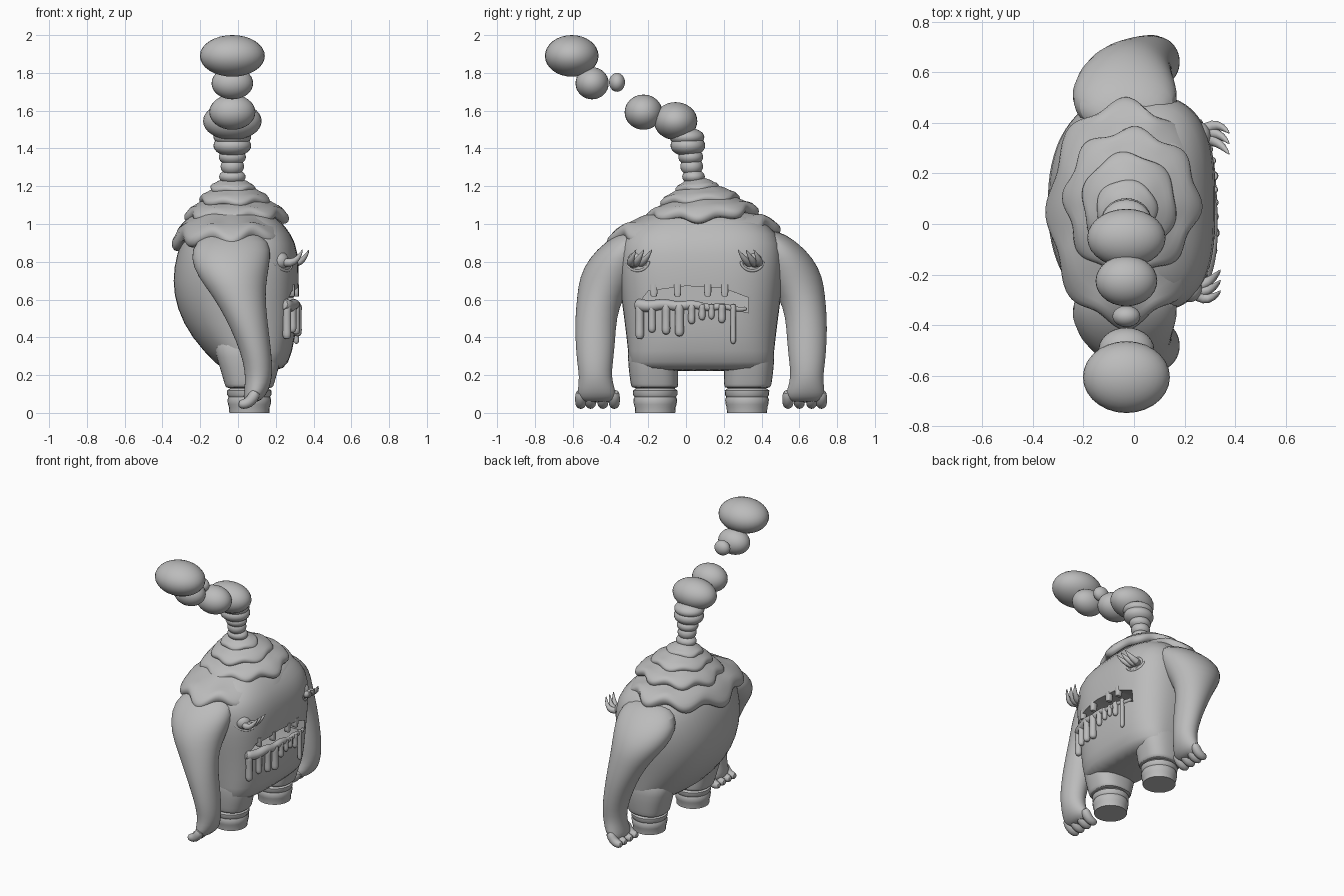
import bpy, bmesh, math
from math import sin, cos, pi, tau
from mathutils import Vector

if "Cube" in bpy.data.objects:
    bpy.data.objects.remove(bpy.data.objects["Cube"])

clay = bpy.data.materials.new("grey_clay")
clay.use_nodes = True
clay.diffuse_color = (0.5, 0.5, 0.5, 1)
clay.node_tree.nodes["Principled BSDF"].inputs["Base Color"].default_value = (0.5, 0.5, 0.5, 1)

MID = 0.08            # mirror plane of the creature in y
parts = []


def finish(name, bm, subdiv=0):
    bmesh.ops.recalc_face_normals(bm, faces=bm.faces)
    mesh = bpy.data.meshes.new(name)
    bm.to_mesh(mesh)
    bm.free()
    mesh.materials.append(clay)
    obj = bpy.data.objects.new(name, mesh)
    bpy.context.collection.objects.link(obj)
    if subdiv:
        mod = obj.modifiers.new("smooth", "SUBSURF")
        mod.levels = mod.render_levels = subdiv
    parts.append(obj)
    return obj


def skin(name, rings, subdiv=0):
    """Bridge closed rings of points and cap both ends."""
    bm = bmesh.new()
    loops = [[bm.verts.new(p) for p in ring] for ring in rings]
    n = len(loops[0])
    for a, b in zip(loops, loops[1:]):
        for i in range(n):
            j = (i + 1) % n
            bm.faces.new((a[i], a[j], b[j], b[i]))
    bm.faces.new(loops[0])
    bm.faces.new(loops[-1])
    return finish(name, bm, subdiv)


def oval(x, y, z, rx, ry, n=24, front=2.0, back=2.0):
    """Horizontal oval; exponents above 2 square off the +x or -x half."""
    ring = []
    for i in range(n):
        c, s = cos(tau * i / n), sin(tau * i / n)
        e = 2 / (front if c > 0 else back)
        ring.append((x + rx * math.copysign(abs(c) ** e, c),
                     y + ry * math.copysign(abs(s) ** e, s), z))
    return ring


def ball(name, x, y, z, rx, ry, rz):
    bm = bmesh.new()
    bmesh.ops.create_uvsphere(bm, u_segments=28, v_segments=16, radius=1)
    for v in bm.verts:
        v.co = (x + v.co.x * rx, y + v.co.y * ry, z + v.co.z * rz)
    return finish(name, bm)


def tube(name, pts, radii, n=10):
    """Tapered tube through points, framed by the axis the path spans least."""
    pts = [Vector(p) for p in pts]
    spans = [max(p[a] for p in pts) - min(p[a] for p in pts) for a in range(3)]
    ref = Vector((0, 0, 0))
    ref[spans.index(min(spans))] = 1
    rings = []
    for k, p in enumerate(pts):
        d = (pts[min(k + 1, len(pts) - 1)] - pts[max(k - 1, 0)]).normalized()
        u = d.cross(ref).normalized()
        w = d.cross(u)
        rings.append([p + radii[k] * (u * cos(tau * i / n) + w * sin(tau * i / n)) for i in range(n)])
    return skin(name, rings, 1)


def face_x(y):
    return 0.318 * max(0.0, 1 - (abs(y - MID) / 0.425) ** 3) ** (1 / 3)


# body: z, back x, front x, half width
sections = [(0.22, -0.06, 0.21, 0.37), (0.25, -0.11, 0.27, 0.38), (0.4, -0.25, 0.305, 0.395),
            (0.55, -0.325, 0.315, 0.415), (0.7, -0.35, 0.325, 0.435), (0.85, -0.325, 0.32, 0.44),
            (0.95, -0.28, 0.285, 0.41), (1.04, -0.22, 0.2, 0.3), (1.09, -0.1, 0.1, 0.12)]
body = skin("body", [oval((a + b) / 2, MID, z, (b - a) / 2, w, 40, 3, 2.3) for z, a, b, w in sections], 1)

# mouth opening cut into the body
outline = [(-0.25, 0.58), (-0.2, 0.645), (0, 0.672), (0.2, 0.66), (0.33, 0.61), (0.33, 0.53), (0.15, 0.57)]
cutter = skin("mouth_cutter", [[(x, y, z) for y, z in outline] for x in (0.14, 0.5)])
parts.remove(cutter)
cutter.hide_render = True
mod = body.modifiers.new("mouth", "BOOLEAN")
mod.operation, mod.object, mod.solver = "DIFFERENCE", cutter, "EXACT"
bpy.context.view_layer.objects.active = body
for m in list(body.modifiers):
    bpy.ops.object.modifier_apply(modifier=m.name)
bpy.data.objects.remove(cutter)

# limbs, mirrored about the middle plane; offsets run outward from it
arm = [(0.97, -0.02, 0.34, 0.1, 0.06), (0.91, -0.03, 0.385, 0.2, 0.12), (0.82, -0.04, 0.43, 0.215, 0.165),
       (0.72, -0.03, 0.48, 0.185, 0.165), (0.62, 0.005, 0.535, 0.14, 0.122), (0.5, 0.045, 0.558, 0.11, 0.11),
       (0.38, 0.08, 0.56, 0.09, 0.106), (0.27, 0.105, 0.562, 0.077, 0.096), (0.19, 0.11, 0.56, 0.072, 0.085),
       (0.13, 0.1, 0.555, 0.066, 0.098), (0.085, 0.085, 0.55, 0.058, 0.105), (0.055, 0.07, 0.55, 0.035, 0.085)]
pants = [(0.45, 0.04, 0.25, 0.2, 0.14), (0.28, 0.06, 0.255, 0.17, 0.135), (0.2, 0.06, 0.25, 0.145, 0.13),
         (0.145, 0.06, 0.247, 0.13, 0.126), (0.135, 0.06, 0.245, 0.125, 0.122), (0.13, 0.06, 0.245, 0.105, 0.1)]
foot = [(0.15, 0.1), (0.128, 0.104), (0.118, 0.118), (0.095, 0.117), (0.085, 0.11),
        (0.07, 0.116), (0.045, 0.113), (0.03, 0.108), (0.0, 0.106)]
for side, s in (("right", -1), ("left", 1)):
    skin(side + "_arm", [oval(x, MID + s * o, z, rx, ry) for z, x, o, rx, ry in arm], 1)
    skin(side + "_trouser_leg", [oval(x, MID + s * o, z, rx, ry, 24, 2.5, 2.5) for z, x, o, rx, ry in pants], 1)
    skin(side + "_foot", [oval(0.06, MID + s * 0.243, z, r, r) for z, r in foot])
    for k, o in enumerate((0.46, 0.52, 0.585, 0.637)):
        y = MID + s * o
        tube(f"{side}_finger_{k + 1}",
             [(0.1, y, 0.12), (0.08, y, 0.08), (0.055, y, 0.052), (0.025, y, 0.044), (0.0, y, 0.05)],
             [0.028, 0.033, 0.031, 0.029, 0.018])


# icing: wavy tiers with a thick drooping lip, tilted up toward +y
def tier(name, cx, cy, rx, ry, rim, top, lip, waves, amp, drop, droop=0.0, phase=0.0):
    # radius share, height share, lip share, share of the wave
    profile = [(0.12, 1, 0, 0), (0.35, 0.93, 0, 0), (0.62, 0.7, 0, 0), (0.8, 0.4, 0.2, 0.2),
               (0.9, 0.12, 0.85, 0.6), (0.955, 0, 0.8, 0.9), (0.99, 0, 0.45, 1), (1, 0, 0, 1),
               (0.99, 0, -0.5, 1), (0.955, 0, -0.85, 1), (0.9, 0, -0.95, 1), (0.82, 0, -0.5, 0.8)]
    rings = []
    for f, high, thick, bend in profile:
        ring = []
        for i in range(128):
            t = tau * i / 128
            wave = cos(waves * t + phase) + 0.3 * sin(3 * t + 1)
            k = f * (1 + amp * wave * f * f)
            y = cy + ry * k * sin(t)
            z = rim + (top - rim) * high + lip * thick - (drop * wave + droop * cos(t) ** 6) * bend
            ring.append((cx + rx * k * cos(t), y, z + 0.06 * (y - cy)))
        rings.append(ring)
    skin(name, rings)


tier("icing_bottom", -0.03, 0.045, 0.31, 0.44, 0.962, 1.1, 0.042, 8, 0.045, 0.022, 0.05)
tier("icing_middle", -0.01, 0.085, 0.265, 0.29, 1.06, 1.16, 0.03, 8, 0.05, 0.012, 0.015, 0.6)
tier("icing_upper", -0.02, 0.075, 0.185, 0.205, 1.13, 1.21, 0.022, 6, 0.04, 0.008, 0, 2.0)
tier("icing_tip", -0.03, 0.06, 0.12, 0.115, 1.19, 1.245, 0.016, 5, 0.03, 0.005)

# smoke column of puffs
puffs = [(0.04, 1.25, 0.07, 0.06, 0.04), (0.03, 1.305, 0.062, 0.06, 0.05),
         (0.025, 1.355, 0.072, 0.066, 0.045), (0.01, 1.415, 0.1, 0.092, 0.058), (0.005, 1.46, 0.1, 0.092, 0.05),
         (-0.055, 1.545, 0.155, 0.115, 0.1), (-0.225, 1.592, 0.122, 0.1, 0.093),
         (-0.365, 1.75, 0.055, 0.042, 0.05), (-0.497, 1.745, 0.11, 0.088, 0.085),
         (-0.605, 1.89, 0.172, 0.142, 0.11)]
for k, (y, z, rx, ry, rz) in enumerate(puffs):
    ball(f"smoke_puff_{k + 1}", -0.03, y, z, rx, ry, rz)

# eyes with socket rims and curled lashes sweeping inward
for side, y, s in (("right", -0.255, 1), ("left", 0.35, -1)):
    x = face_x(y)
    ball(side + "_eye", x - 0.035, y, 0.805, 0.05, 0.054, 0.05)
    rim = [(face_x(y + 0.06 * cos(a)) + 0.001, y + 0.06 * cos(a), 0.805 + 0.054 * sin(a))
           for a in (pi + pi * i / 8 for i in range(9))]
    tube(side + "_eye_rim", rim, [0.008] * 9)
    for k in range(3):
        dy = (k - 1) * 0.03
        tube(f"{side}_lash_{k + 1}",
             [(x - 0.025, y + dy * 0.4, 0.80), (x + 0.025, y + dy - s * 0.015, 0.79),
              (x + 0.065, y + dy * 1.3 + s * 0.005, 0.815), (x + 0.09, y + dy * 1.4 + s * 0.035, 0.868)],
             [0.026, 0.025, 0.016, 0.002])

# upper teeth
for k, y in enumerate((-0.17, -0.045, 0.115, 0.205)):
    x = face_x(y)
    skin(f"tooth_{k + 1}", [oval(x - 0.012, y, z, 0.018, r, 16, 4, 4)
                            for z, r in ((0.68, 0.019), (0.64, 0.019), (0.622, 0.017), (0.616, 0.011))])

# lower lip of drool and its hanging drips
lip = [(face_x(y) - 0.01, y, 0.57 - 0.06 * max(0, y) + 0.006 * sin(40 * y))
       for y in (-0.265 + 0.59 * i / 20 for i in range(21))]
tube("drool_lip", lip, [0.036 - 0.0012 * i for i in range(21)])
drips = [(-0.245, 0.39, 0.023), (-0.18, 0.425, 0.02), (-0.105, 0.415, 0.022), (-0.035, 0.405, 0.024),
         (0.03, 0.47, 0.019), (0.085, 0.49, 0.018), (0.135, 0.495, 0.016), (0.19, 0.475, 0.019), (0.25, 0.365, 0.015)]
for k, (y, low, r) in enumerate(drips):
    x = face_x(y) - 0.002
    tube(f"drip_{k + 1}", [(x, y, z) for z in (0.58, 0.55, low + 0.05, low + 0.02, low + 0.005, low)],
         [r * 1.25, r, r, r * 1.12, r * 0.8, r * 0.3])

# smooth shading with sharp edges kept
bpy.ops.object.select_all(action="DESELECT")
for obj in parts:
    obj.select_set(True)
bpy.context.view_layer.objects.active = body
bpy.ops.object.shade_smooth_by_angle(angle=math.radians(40))
